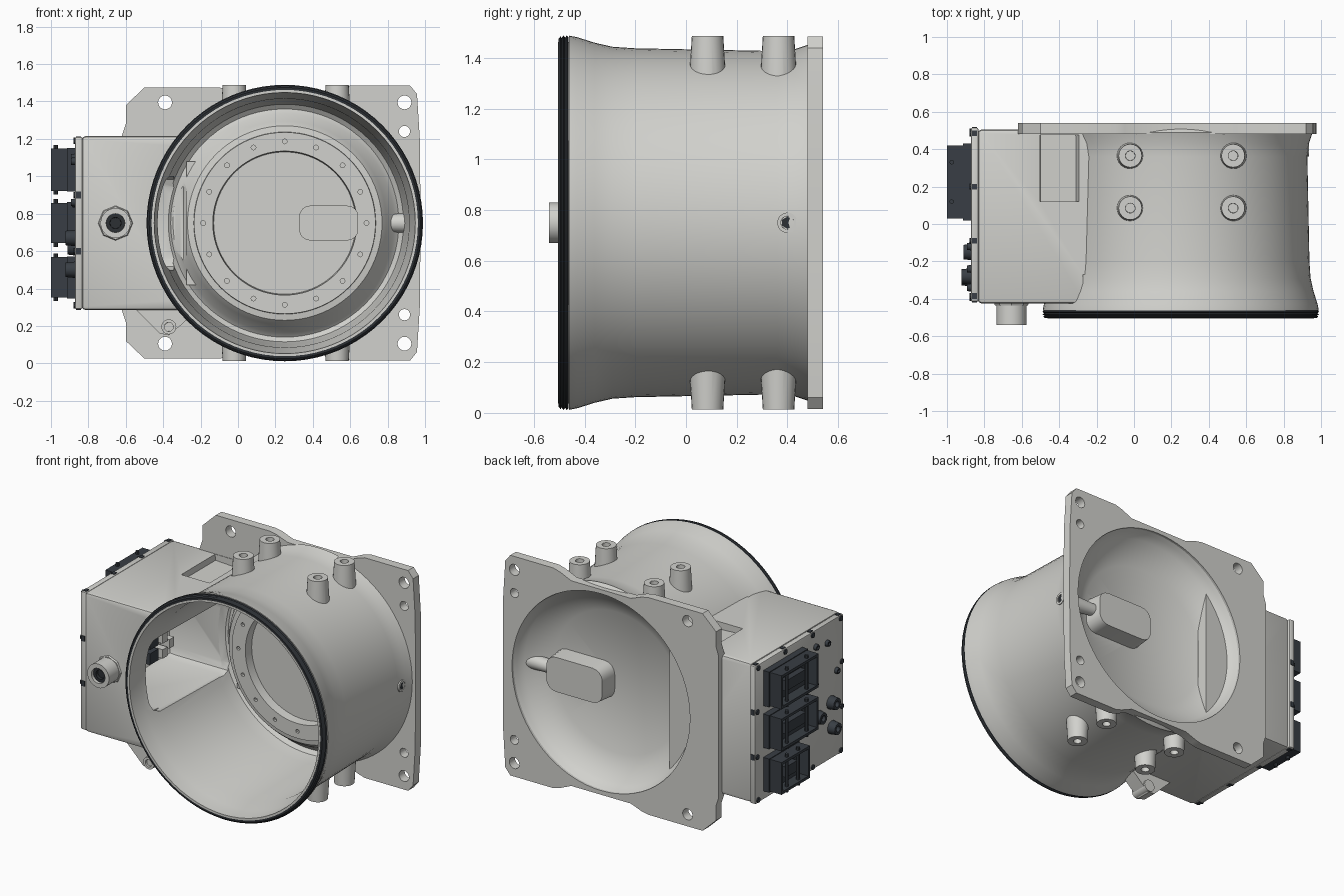
import bpy, bmesh, math
from mathutils import Vector, Matrix

if "Cube" in bpy.data.objects:
    bpy.data.objects.remove(bpy.data.objects["Cube"])

CX, CZ = 0.25, 0.75            # barrel axis


def material(name, rgb):
    m = bpy.data.materials.new(name)
    m.diffuse_color = (*rgb, 1)
    m.use_nodes = True
    m.node_tree.nodes["Principled BSDF"].inputs["Base Color"].default_value = m.diffuse_color
    return m


GREY = material("cast grey", (0.64, 0.64, 0.61))
DARK = material("dark plastic", (0.040, 0.048, 0.058))
BLACK = material("black rubber", (0.025, 0.029, 0.034))


def finish(name, bm, mat=GREY):
    bmesh.ops.recalc_face_normals(bm, faces=bm.faces)
    me = bpy.data.meshes.new(name)
    bm.to_mesh(me)
    bm.free()
    me.materials.append(mat)
    ob = bpy.data.objects.new(name, me)
    bpy.context.collection.objects.link(ob)
    return ob


def box(bm, x0, x1, y0, y1, z0, z1, bevel=0):
    m = Matrix.Translation(((x0 + x1) / 2, (y0 + y1) / 2, (z0 + z1) / 2)) @ \
        Matrix.Diagonal((x1 - x0, y1 - y0, z1 - z0, 1))
    vs = bmesh.ops.create_cube(bm, size=1, matrix=m)["verts"]
    if bevel:
        es = list({e for v in vs for e in v.link_edges})
        bmesh.ops.bevel(bm, geom=es, offset=bevel, segments=2, profile=0.5, affect='EDGES')


def rod(bm, p, q, r1, r2=None, n=24, hole=0, depth=0.05):
    """Tapered cylinder from p to q, with an optional blind hole at q."""
    p, q = Vector(p), Vector(q)
    d = q - p
    m = Matrix.Translation((p + q) / 2) @ d.to_track_quat('Z', 'Y').to_matrix().to_4x4()
    vs = bmesh.ops.create_cone(bm, cap_ends=True, segments=n, radius1=r1,
                               radius2=r2 or r1, depth=d.length, matrix=m)["verts"]
    if hole:
        cap = max({f for v in vs for f in v.link_faces},
                  key=lambda f: f.calc_center_median().dot(d))
        bmesh.ops.inset_individual(bm, faces=[cap], thickness=(r2 or r1) - hole)
        bmesh.ops.inset_individual(bm, faces=[cap], thickness=0.001, depth=-depth)


def prism(bm, pts, y0, y1):
    """Extrude an x,z outline along y."""
    f = bm.faces.new([bm.verts.new((x, y0, z)) for x, z in pts])
    out = bmesh.ops.extrude_face_region(bm, geom=[f])["geom"]
    bmesh.ops.translate(bm, vec=(0, y1 - y0, 0),
                        verts=[g for g in out if isinstance(g, bmesh.types.BMVert)])


def lathe(name, prof, mat=GREY, n=80):
    """Closed (radius, y) profile spun about the barrel axis."""
    bm = bmesh.new()
    rings = []
    for r, y in prof:
        k = 1 if r == 0 else n
        rings.append([bm.verts.new((CX + r * math.cos(2 * math.pi * i / n), y,
                                    CZ + r * math.sin(2 * math.pi * i / n))) for i in range(k)])
    for a, b in zip(rings, rings[1:] + rings[:1]):
        for i in range(n):
            j = (i + 1) % n
            vs = [a[i % len(a)], a[j % len(a)], b[j % len(b)], b[i % len(b)]]
            vs = list(dict.fromkeys(vs))
            if len(vs) > 2:
                bm.faces.new(vs)
    return finish(name, bm, mat)


def stadium(x0, x1, z0, z1, n=5):
    """Rounded slot outline."""
    r = (z1 - z0) * 0.3
    pts = []
    for cx, cz, a in ((x1 - r, z1 - r, 0), (x0 + r, z1 - r, 90),
                      (x0 + r, z0 + r, 180), (x1 - r, z0 + r, 270)):
        for i in range(n):
            t = math.radians(a + 90 * i / (n - 1))
            pts.append((cx + r * math.cos(t), cz + r * math.sin(t)))
    return pts


def cut(ob, bm):
    tool = finish("cutter", bm)
    tool.hide_render = True
    mod = ob.modifiers.new("cut", 'BOOLEAN')
    mod.operation, mod.solver, mod.object = 'DIFFERENCE', 'EXACT', tool
    bpy.context.view_layer.objects.active = ob
    bpy.ops.object.modifier_apply(modifier=mod.name)
    bpy.data.objects.remove(tool)


# barrel with dished back wall
barrel = lathe("barrel", [
    (0.712, -0.505), (0.712, -0.462), (0.738, -0.462), (0.732, -0.43), (0.71, -0.36), (0.694, -0.29),
    (0.688, -0.2), (0.677, 0.36), (0.685, 0.43), (0.705, 0.49), (0.66, 0.53), (0.645, 0.5),
    (0.62, 0.46), (0.47, 0.37), (0, 0.37), (0, 0.33), (0.38, 0.33), (0.385, 0.27), (0.485, 0.27),
    (0.487, 0.285), (0.52, 0.29), (0.545, 0.32), (0.585, 0.39), (0.61, 0.41), (0.635, 0.39),
    (0.65, 0.3), (0.665, -0.3), (0.69, -0.4), (0.698, -0.505)])
bm = bmesh.new()
box(bm, -0.79, -0.275, -0.36, 0.40, 0.5, 1.0, 0.06)
prism(bm, stadium(0.33, 0.64, 0.66, 0.84), 0.1, 0.46)
for i in range(16):
    a = 2 * math.pi * i / 16
    x, z = CX + 0.437 * math.cos(a), CZ + 0.437 * math.sin(a)
    rod(bm, (x, 0.1, z), (x, 0.305, z), 0.013, n=8)
cut(barrel, bm)

# ribbed front seal
lathe("front_seal", [(0.708, -0.503), (0.725, -0.503), (0.735, -0.495), (0.729, -0.49), (0.739, -0.483),
                     (0.73, -0.477), (0.739, -0.47), (0.732, -0.463), (0.708, -0.463)], BLACK)

# raised pad behind the dish, hollow from the front
bm = bmesh.new()
prism(bm, stadium(0.265, 0.70, 0.625, 0.875), 0.34, 0.49)
top = [v for v in bm.verts if v.co.y > 0.45]
bmesh.ops.scale(bm, vec=(0.95, 1, 0.92), verts=top, space=Matrix.Translation((-0.48, 0, -CZ)))
pad = finish("dish_pad", bm)
bm = bmesh.new()
prism(bm, stadium(0.33, 0.64, 0.66, 0.84), 0.1, 0.46)
cut(pad, bm)

# drilled channel from pad to side wall, with side plug
bm = bmesh.new()
rod(bm, (0.67, 0.42, CZ), (0.925, 0.40, CZ), 0.038, 0.055)
rod(bm, (0.88, 0.40, CZ), (0.936, 0.40, CZ), 0.04, hole=0.026, depth=0.02)
finish("side_channel", bm)
bm = bmesh.new()
rod(bm, (0.90, 0.40, CZ), (0.932, 0.40, CZ), 0.024, n=6)
finish("side_plug", bm, BLACK)

# mounting flange, mirrored top to bottom
half = [(0.975, 0.9), (0.972, 1.2), (0.957, 1.44), (0.92, 1.485), (0.60, 1.485), (0.55, 1.47),
        (0.47, 1.435), (0.03, 1.435), (-0.05, 1.465), (-0.10, 1.475), (-0.50, 1.475),
        (-0.60, 1.38), (-0.60, 1.28), (-0.62, 1.22)]
bm = bmesh.new()
prism(bm, half + [(x, 1.5 - z) for x, z in reversed(half)], 0.48, 0.54)
flange = finish("mounting_flange", bm)
bm = bmesh.new()
rod(bm, (CX, 0.3, CZ), (CX, 0.7, CZ), 0.657, n=80)
for x, dz, r in ((-0.39, 0.645, 0.037), (0.89, 0.645, 0.037), (0.89, 0.49, 0.03)):
    for s in (-1, 1):
        rod(bm, (x, 0.3, CZ + s * dz), (x, 0.7, CZ + s * dz), r, n=20)
cut(flange, bm)

# electronics housing, hollow and trimmed to the barrel
bm = bmesh.new()
box(bm, -0.835, -0.2, -0.425, 0.505, 0.285, 1.215, 0.02)
housing = finish("electronics_housing", bm)
for y0, y1, r in ((-1, 0.41, 0.672), (-1, -0.27, 0.70), (0.46, 1, 0.657)):
    bm = bmesh.new()
    rod(bm, (CX, y0, CZ), (CX, y1, CZ), r, n=80)
    cut(housing, bm)
bm = bmesh.new()
box(bm, -0.79, -0.275, -0.36, 0.40, 0.5, 1.0, 0.06)
prism(bm, [(-0.51, 1.3), (-0.50, 1.175), (-0.31, 1.165), (-0.27, 1.3)], 0.12, 0.477)
cut(housing, bm)
bm = bmesh.new()
box(bm, -0.275, -0.2, 0.38, 0.46, 0.42, 1.08)
finish("dish_shelf_wall", bm)

# side cover with edge screws
bm = bmesh.new()
box(bm, -0.872, -0.832, -0.415, 0.515, 0.29, 1.21, 0.008)
finish("side_cover", bm)
bm = bmesh.new()
for y in (-0.385, -0.09, 0.20, 0.485):
    for z in (0.31, 1.19):
        rod(bm, (-0.86, y, z), (-0.88, y, z), 0.017, n=10)
        box(bm, -0.865, -0.84, y - 0.015, y + 0.015, z - 0.024, z + 0.024)
for z in (0.6, 0.9):
    for y in (-0.395, 0.495):
        rod(bm, (-0.86, y, z), (-0.88, y, z), 0.017, n=10)
        box(bm, -0.865, -0.84, y - 0.024, y + 0.024, z - 0.018, z + 0.018)
finish("cover_screws", bm, DARK)

# three plug sockets
bm = bmesh.new()
for zc, h, y0 in ((1.035, 0.225, 0.02), (0.75, 0.215, 0.02), (0.46, 0.215, 0.11)):
    bmb = bmesh.new()
    box(bmb, -1.0, -0.91, y0 + 0.01, 0.42, zc - h / 2, zc + h / 2)
    f = min(bmb.faces, key=lambda f: f.calc_center_median().x)
    bmesh.ops.inset_individual(bmb, faces=[f], thickness=0.025)
    bmesh.ops.inset_individual(bmb, faces=[f], thickness=0.001, depth=-0.07)
    box(bmb, -0.915, -0.865, y0, 0.43, zc - h / 2 - 0.005, zc + h / 2 + 0.005)
    box(bmb, -0.97, -0.92, y0 + 0.10, 0.33, zc - 0.035, zc + 0.035)
    for y in (y0 + 0.1, 0.33):
        rod(bmb, (-0.975, y, zc - h / 2 - 0.02), (-0.975, y, zc + h / 2 + 0.02), 0.012, n=8)
    tmp = bpy.data.meshes.new("tmp")
    bmb.to_mesh(tmp)
    bmb.free()
    bm.from_mesh(tmp)
    bpy.data.meshes.remove(tmp)
finish("plug_sockets", bm, DARK)

# small dark fittings on the side cover
bm = bmesh.new()
for y, z, r, l in ((-0.28, 0.67, 0.045, 0.05), (-0.29, 0.50, 0.045, 0.05), (-0.15, 0.62, 0.045, 0.04),
                   (-0.24, 1.08, 0.022, 0.02), (-0.34, 0.86, 0.022, 0.02), (-0.12, 1.1, 0.022, 0.02),
                   (-0.12, 0.85, 0.018, 0.015)):
    rod(bm, (-0.86, y, z), (-0.872 - l, y, z), r, r * 0.85, n=12, hole=r * 0.45, depth=l * 0.5)
finish("cover_fittings", bm, DARK)

# pipe bosses, top and bottom, trimmed inside the barrel
bm = bmesh.new()
for s in (-1, 1):
    for x in (-0.02, 0.53):
        for y in (0.085, 0.365):
            rod(bm, (x, y, CZ + s * 0.54), (x, y, CZ + s * 0.737), 0.074, 0.062, hole=0.026)
bosses = finish("pipe_bosses", bm)
bm = bmesh.new()
rod(bm, (CX, -1, CZ), (CX, 1, CZ), 0.668, n=80)
cut(bosses, bm)

# front cable port
bm = bmesh.new()
rod(bm, (-0.655, -0.41, CZ), (-0.655, -0.435, CZ), 0.10, 0.088, n=8)
rod(bm, (-0.655, -0.42, CZ), (-0.655, -0.54, CZ), 0.08, n=32, hole=0.05, depth=0.06)
finish("cable_port", bm)
bm = bmesh.new()
rod(bm, (-0.655, -0.44, CZ), (-0.655, -0.52, CZ), 0.05, n=20, hole=0.03, depth=0.02)
finish("cable_port_insert", bm, BLACK)

# lower bolt lug
bm = bmesh.new()
prism(bm, [(-0.56, 0.30), (-0.42, 0.16), (-0.37, 0.15), (-0.31, 0.2), (-0.2, 0.3)], -0.40, -0.3)
rod(bm, (-0.37, -0.29, 0.195), (-0.37, -0.415, 0.195), 0.04, hole=0.024)
lug = finish("bolt_lug", bm)
bm = bmesh.new()
rod(bm, (CX, -1, CZ), (CX, 1, CZ), 0.70, n=80)
cut(lug, bm)

# circuit parts inside the housing
bm = bmesh.new()
box(bm, -0.80, -0.775, -0.2, 0.34, 0.54, 0.96)
for y, z in ((0.22, 0.56), (0.22, 0.66), (0.29, 0.60), (0.27, 0.74)):
    box(bm, -0.79, -0.71, y, y + 0.05, z, z + 0.06)
finish("circuit_board", bm)
bm = bmesh.new()
for z in (0.56, 0.66, 0.76):
    box(bm, -0.79, -0.72, 0.10, 0.19, z, z + 0.075)
finish("circuit_sockets", bm, DARK)

# smooth round surfaces, keep hard edges
for ob in bpy.data.objects:
    ob.select_set(True)
bpy.context.view_layer.objects.active = barrel
bpy.ops.object.shade_smooth_by_angle(angle=math.radians(32))
